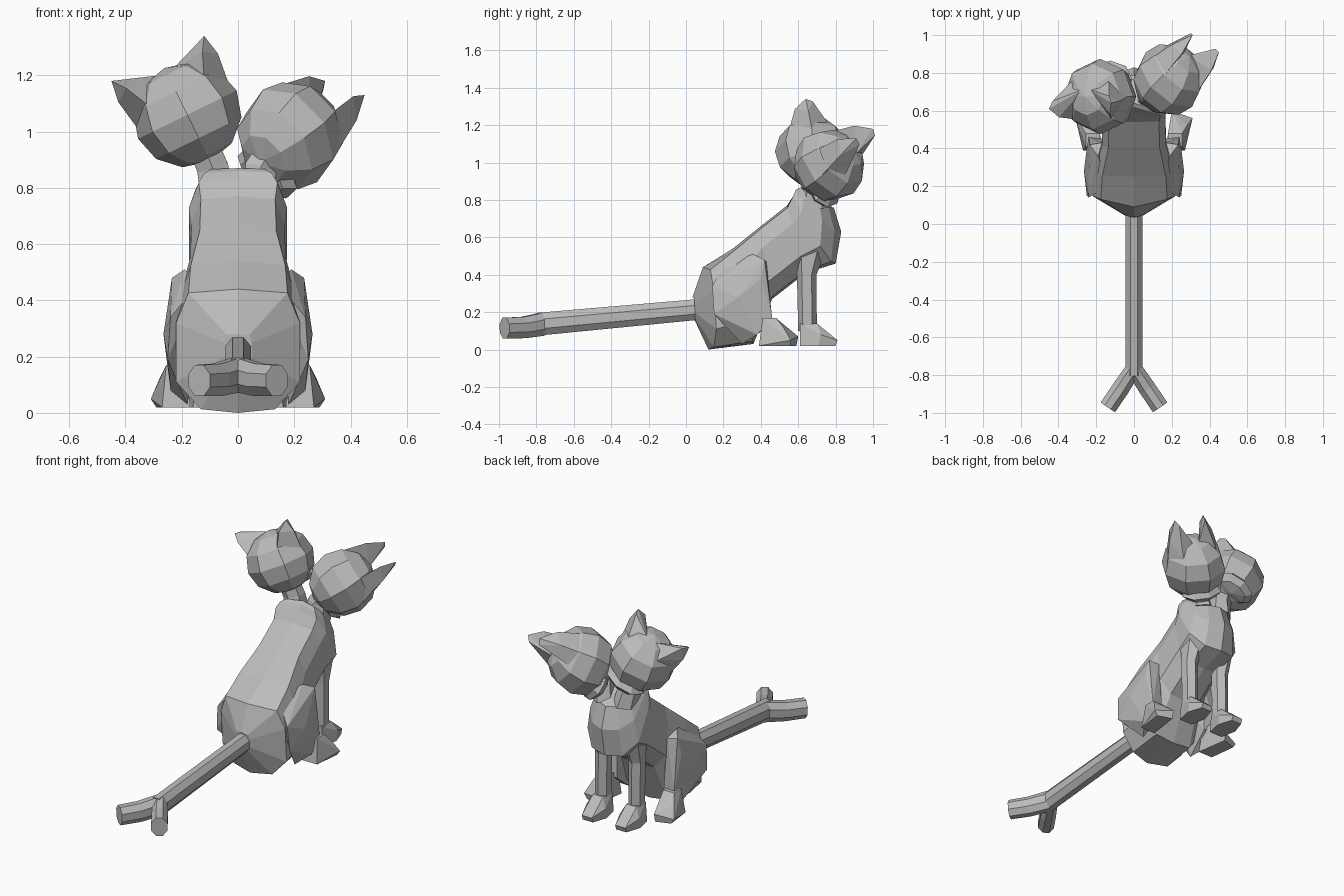
import bpy, bmesh, math
from mathutils import Vector, Matrix

if "Cube" in bpy.data.objects:
    bpy.data.objects.remove(bpy.data.objects["Cube"])

GREY = (0.5, 0.5, 0.5, 1)
fur = bpy.data.materials.new("grey fur")
fur.use_nodes = True
fur.diffuse_color = GREY
fur.node_tree.nodes["Principled BSDF"].inputs["Base Color"].default_value = GREY


def finish(name, bm):
    bmesh.ops.recalc_face_normals(bm, faces=bm.faces)
    mesh = bpy.data.meshes.new(name)
    bm.to_mesh(mesh)
    bm.free()
    mesh.materials.append(fur)
    obj = bpy.data.objects.new(name, mesh)
    bpy.context.collection.objects.link(obj)


def loft(name, rings):
    bm = bmesh.new()
    loops = [[bm.verts.new(p) for p in ring] for ring in rings]
    n = len(loops[0])
    for a, b in zip(loops, loops[1:]):
        for i in range(n):
            bm.faces.new((a[i], a[(i + 1) % n], b[(i + 1) % n], b[i]))
    bm.faces.new(loops[0])
    bm.faces.new(loops[-1])
    finish(name, bm)


def hull(name, points):
    bm = bmesh.new()
    for p in points:
        bm.verts.new(p)
    result = bmesh.ops.convex_hull(bm, input=bm.verts)
    bmesh.ops.delete(bm, geom=result["geom_interior"], context="VERTS")
    bmesh.ops.dissolve_limit(bm, angle_limit=0.1, verts=bm.verts, edges=bm.edges)
    finish(name, bm)


def tube(name, stations, sides=6):
    """Loft of rings given as (centre, half width, half depth), facing along the path."""
    rings = []
    for i, (c, w, d) in enumerate(stations):
        axis = Vector(stations[min(i + 1, len(stations) - 1)][0]) - Vector(stations[max(i - 1, 0)][0])
        axis.normalize()
        ref = Vector((0, 0, 1)) if abs(axis.z) < 0.7 else Vector((0, 1, 0))
        u = axis.cross(ref).normalized()
        v = u.cross(axis)
        angles = [2 * math.pi * (k + 0.5) / sides for k in range(sides)]
        rings.append([Vector(c) + u * w * math.cos(t) + v * d * math.sin(t) for t in angles])
    loft(name, rings)


# Body: ten-sided sections (back point, belly point, half width, y sweep of the flanks)
HALF = [(0.8, 0.94), (1, 0.45), (1, -0.5), (0.6, -0.94)]
SECTION = [(0, 1)] + HALF + [(0, -1)] + [(-u, v) for u, v in reversed(HALF)]
STATIONS = [((0.035, 0.28), (0.04, 0.17), 0.05, 0.01),
            ((0.09, 0.44), (0.12, 0.00), 0.22, 0.05),
            ((0.25, 0.54), (0.36, 0.03), 0.21, 0.0),
            ((0.40, 0.66), (0.46, 0.27), 0.17, 0.0),
            ((0.54, 0.77), (0.64, 0.41), 0.165, 0.0),
            ((0.59, 0.83), (0.80, 0.46), 0.175, -0.03),
            ((0.62, 0.86), (0.83, 0.63), 0.15, -0.05),
            ((0.64, 0.87), (0.79, 0.76), 0.12, -0.04)]
rings = []
for top, bottom, w, sweep in STATIONS:
    t, b = Vector((0, *top)), Vector((0, *bottom))
    rings.append([(t + b) / 2 + (t - b) / 2 * v + Vector((w * u, sweep * abs(u), 0))
                  for u, v in SECTION])
loft("body", rings)

# Tail with a forked tip
tube("tail", [((0, 0.07, 0.215), 0.05, 0.06), ((0, -0.80, 0.135), 0.05, 0.066)], 8)

# Paired parts: haunches, feet, front legs, tail prongs
HAUNCH = [(0.19, 0.36, 0.51), (0.14, 0.20, 0.46), (0.235, 0.42, 0.48), (0.17, 0.43, 0.47),
          (0.25, 0.40, 0.38), (0.265, 0.28, 0.28), (0.25, 0.15, 0.19), (0.24, 0.14, 0.34),
          (0.24, 0.38, 0.08), (0.18, 0.30, 0.03), (0.24, 0.46, 0.17), (0.16, 0.45, 0.14)]
HIND_FOOT = [(0.27, 0.39, 0.02), (0.17, 0.39, 0.02), (0.255, 0.41, 0.17), (0.18, 0.41, 0.17),
             (0.255, 0.48, 0.17), (0.18, 0.48, 0.17), (0.29, 0.56, 0.02), (0.20, 0.59, 0.02),
             (0.31, 0.56, 0.05), (0.20, 0.60, 0.07), (0.28, 0.52, 0.12), (0.20, 0.54, 0.12)]
FRONT_FOOT = [(0.07, 0.61, 0.02), (0.16, 0.61, 0.02), (0.08, 0.61, 0.14), (0.15, 0.61, 0.14),
              (0.08, 0.70, 0.14), (0.15, 0.70, 0.14), (0.05, 0.71, 0.02), (0.18, 0.71, 0.02),
              (0.05, 0.72, 0.08), (0.18, 0.72, 0.08), (0.08, 0.80, 0.02), (0.15, 0.80, 0.02),
              (0.08, 0.81, 0.05), (0.15, 0.81, 0.05)]
for s, side in ((1, "left"), (-1, "right")):
    for name, pts in (("haunch", HAUNCH), ("hind_foot", HIND_FOOT), ("front_foot", FRONT_FOOT)):
        hull(f"{side}_{name}", [(s * x, y, z) for x, y, z in pts])
    tube(f"{side}_front_leg", [((s * 0.115, 0.65, 0.10), 0.045, 0.05),
                               ((s * 0.115, 0.645, 0.40), 0.048, 0.052),
                               ((s * 0.11, 0.66, 0.54), 0.06, 0.09)])
    tube(f"{side}_tail_prong", [((s * 0.005, -0.77, 0.135), 0.045, 0.066),
                                ((s * 0.07, -0.87, 0.118), 0.05, 0.062),
                                ((s * 0.138, -0.97, 0.115), 0.05, 0.06)], 8)


def blob(name, frame, centre, radii, segments, rings):
    bm = bmesh.new()
    bmesh.ops.create_uvsphere(bm, u_segments=segments, v_segments=rings, radius=1)
    place = frame @ Matrix.Translation(centre) @ Matrix.Diagonal((*radii, 1))
    bmesh.ops.transform(bm, matrix=place, verts=bm.verts)
    finish(name, bm)


def head(side, centre, up, forward, radii, tips, neck):
    """Head in a local frame: x across the ears, y forward, z up."""
    up = Vector(up).normalized()
    across = Vector(forward).cross(up).normalized()
    forward = up.cross(across)
    frame = Matrix.Translation(centre) @ Matrix((across, forward, up)).transposed().to_4x4()
    blob(f"{side}_head", frame, (0, 0, 0), radii, 8, 6)
    blob(f"{side}_muzzle", frame, (0, 0.09, -0.125), (0.13, 0.10, 0.05), 8, 4)
    for s, ear, tip in zip((-1, 1), ("right", "left"), tips):
        outer, inner = Vector((s * 0.18, 0, 0.03)), Vector((s * 0.015, 0.04, 0.165))
        back, front = Vector((s * 0.11, -0.12, 0.09)), Vector((s * 0.11, 0.08, 0.12))
        tip = frame.inverted() @ Vector(tip)
        # Broad ear with a bowed back and a blunt tip
        bow = back.lerp(tip, 0.55) + Vector((0, -0.02, 0.015))
        rim = outer.lerp(tip, 0.6) + Vector((s * 0.015, 0, 0))
        blunt = tip.lerp(inner, 0.1) + Vector((0, 0.03, 0))
        hull(f"{side}_head_{ear}_ear",
             [frame @ p for p in (outer, inner, back, front, bow, rim, blunt, tip)])
    tube(f"{side}_neck", neck)


# Two heads, each tilted outward on its own neck
head("right", (-0.18, 0.675, 1.06), (-0.44, 0, 0.9), (0, 1, 0), (0.195, 0.2, 0.185),
     [(-0.45, 0.61, 1.18), (-0.12, 0.64, 1.34)],
     [((-0.07, 0.68, 0.76), 0.07, 0.10), ((-0.09, 0.68, 0.87), 0.065, 0.06),
      ((-0.13, 0.67, 0.97), 0.06, 0.06)])
head("left", (0.185, 0.765, 0.985), (0.58, 0.65, 0.5), (-0.1, 0.65, -0.75), (0.19, 0.2, 0.19),
     [(0.31, 1.0, 1.18), (0.45, 0.91, 1.13)],
     [((0.07, 0.68, 0.76), 0.07, 0.10), ((0.08, 0.68, 0.87), 0.065, 0.06),
      ((0.13, 0.71, 0.95), 0.06, 0.06)])
